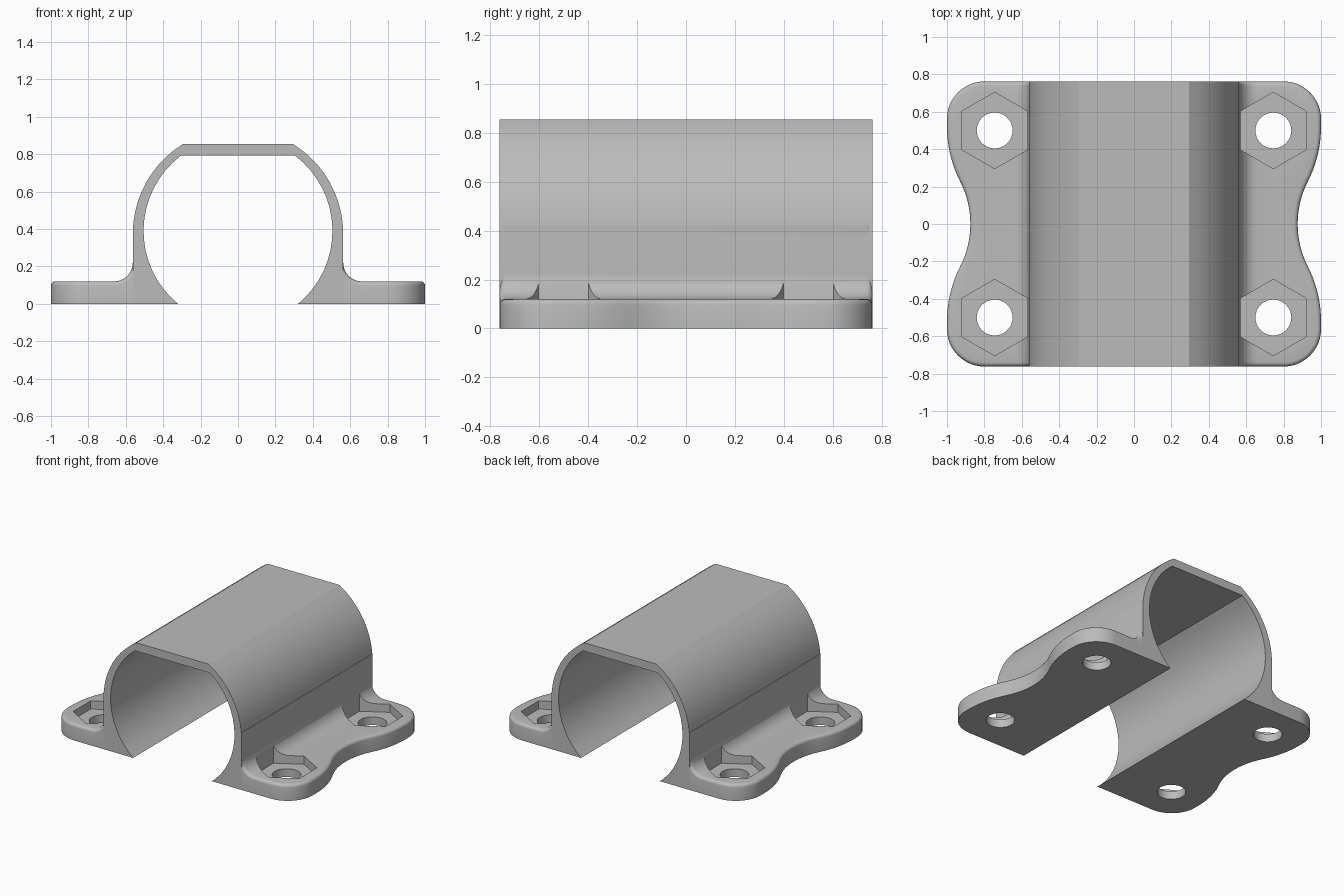
import bpy, bmesh, math
from mathutils import Matrix, Vector

cube = bpy.data.objects.get("Cube")
if cube:
    bpy.data.objects.remove(cube, do_unlink=True)

LENGTH = 1.524          # along y
HALF = LENGTH / 2
WALL_X = 0.5625         # outer wall of the saddle
FLANGE_TOP = 0.12

grey = bpy.data.materials.new("plain_grey")
grey.use_nodes = True
grey.diffuse_color = (0.5, 0.5, 0.5, 1)
grey.node_tree.nodes["Principled BSDF"].inputs["Base Color"].default_value = (0.5, 0.5, 0.5, 1)


def arc(cx, cy, r, a0, a1, n):
    """Points on an arc, angles in degrees."""
    angles = [math.radians(a0 + (a1 - a0) * i / n) for i in range(n + 1)]
    return [(cx + r * math.cos(a), cy + r * math.sin(a)) for a in angles]


def prism(name, points, start, end, along):
    """Extrude a 2D outline along y (points are x, z) or z (points are x, y)."""
    bm = bmesh.new()
    place = (lambda p: (p[0], start, p[1])) if along == "y" else (lambda p: (p[0], p[1], start))
    face = bm.faces.new([bm.verts.new(place(p)) for p in points])
    moved = bmesh.ops.extrude_face_region(bm, geom=[face])["geom"]
    shift = Vector((0, end - start, 0) if along == "y" else (0, 0, end - start))
    bmesh.ops.translate(bm, vec=shift, verts=[g for g in moved if isinstance(g, bmesh.types.BMVert)])
    bmesh.ops.recalc_face_normals(bm, faces=bm.faces)
    mesh = bpy.data.meshes.new(name)
    bm.to_mesh(mesh)
    bm.free()
    mesh.materials.append(grey)
    obj = bpy.data.objects.new(name, mesh)
    bpy.context.collection.objects.link(obj)
    return obj


def boolean(obj, cutter, operation):
    """Apply a boolean and remove the cutter."""
    mod = obj.modifiers.new("cut", "BOOLEAN")
    mod.operation, mod.object, mod.solver = operation, cutter, "EXACT"
    graph = bpy.context.evaluated_depsgraph_get()
    mesh = bpy.data.meshes.new_from_object(obj.evaluated_get(graph))
    obj.modifiers.clear()
    obj.data = mesh
    bpy.data.objects.remove(cutter, do_unlink=True)


def smooth(obj, degrees):
    bpy.ops.object.select_all(action="DESELECT")
    obj.select_set(True)
    bpy.context.view_layer.objects.active = obj
    bpy.ops.object.shade_smooth_by_angle(angle=math.radians(degrees))


# Saddle: open tube with a flattened roof
outer_z, outer_top = 0.375, 0.855
inner_z, inner_r, inner_top = 0.39, 0.505, 0.793
outer_end = math.degrees(math.asin((outer_top - outer_z) / WALL_X))
inner_low = math.degrees(math.asin(-inner_z / inner_r))
inner_high = math.degrees(math.asin((inner_top - inner_z) / inner_r))
outer_half = [(WALL_X, 0)] + arc(0, outer_z, WALL_X, 0, outer_end, 10)
inner_half = arc(0, inner_z, inner_r, inner_high, inner_low, 16)
mirrored = lambda pts: [(-x, z) for x, z in reversed(pts)]
saddle = prism("saddle", outer_half + mirrored(outer_half) + mirrored(inner_half) + inner_half,
               -HALF, HALF, "y")
smooth(saddle, 20)

# Flange outline: rounded corners and a concave waist
waist_x, waist_r, corner_r, lobe_y = 0.875, 0.5, 0.2, 0.52
gap = waist_x + waist_r - 1
lobe_r = (gap ** 2 + lobe_y ** 2 - waist_r ** 2) / (2 * (waist_r - gap))
turn = math.degrees(math.atan2(lobe_y, gap + lobe_r))
waist = arc(waist_x + waist_r, 0, waist_r, 180, 180 - turn, 8)
lobe = arc(1 - lobe_r, lobe_y, lobe_r, -turn, 0, 8)[1:]
corner = arc(1 - corner_r, HALF - corner_r, corner_r, 0, 90, 12)
upper = waist + lobe + corner + [(0.5, HALF)]
lower = [(x, -y) for x, y in reversed(upper[1:])]

# Flange: filleted section trimmed by the outline
fillet = 0.1
section = [(0.54, -0.1), (0.54, 0.42), (WALL_X, 0.42)]
section += arc(WALL_X + fillet, FLANGE_TOP + fillet, fillet, 180, 270, 8)
section += [(1.2, FLANGE_TOP), (1.2, -0.1)]
flange = prism("left_flange", section, -1, 1, "y")
boolean(flange, prism("outline_cutter", lower + upper, 0, 0.6, "z"), "INTERSECT")

# Rounded upper rim
bm = bmesh.new()
bm.from_mesh(flange.data)
bmesh.ops.remove_doubles(bm, verts=bm.verts, dist=1e-5)


def is_rim(edge):
    a, b = (v.co for v in edge.verts)
    return (len(edge.link_faces) == 2 and edge.calc_face_angle(0) > 0.7
            and min(a.z, b.z) > 0.05 and min(a.z, b.z) < 0.41 and min(a.x, b.x) > 0.55)


bmesh.ops.bevel(bm, geom=[e for e in bm.edges if is_rim(e)], offset=0.025, segments=4,
                profile=0.5, affect="EDGES", clamp_overlap=True)
bm.to_mesh(flange.data)
bm.free()

# Hexagonal nut pockets and bolt holes
for y in (-0.5, 0.5):
    boolean(flange, prism("nut_cutter", arc(0.745, y, 0.204, 30, 330, 5), 0.06, 0.5, "z"), "DIFFERENCE")
    boolean(flange, prism("bolt_cutter", arc(0.745, y, 0.096, 0, 348.75, 31), -0.1, 0.5, "z"), "DIFFERENCE")
smooth(flange, 30)

# Opposite flange
mesh = flange.data.copy()
mesh.transform(Matrix.Scale(-1, 4, Vector((1, 0, 0))))
mesh.flip_normals()
other = bpy.data.objects.new("right_flange", mesh)
bpy.context.collection.objects.link(other)
smooth(other, 30)
